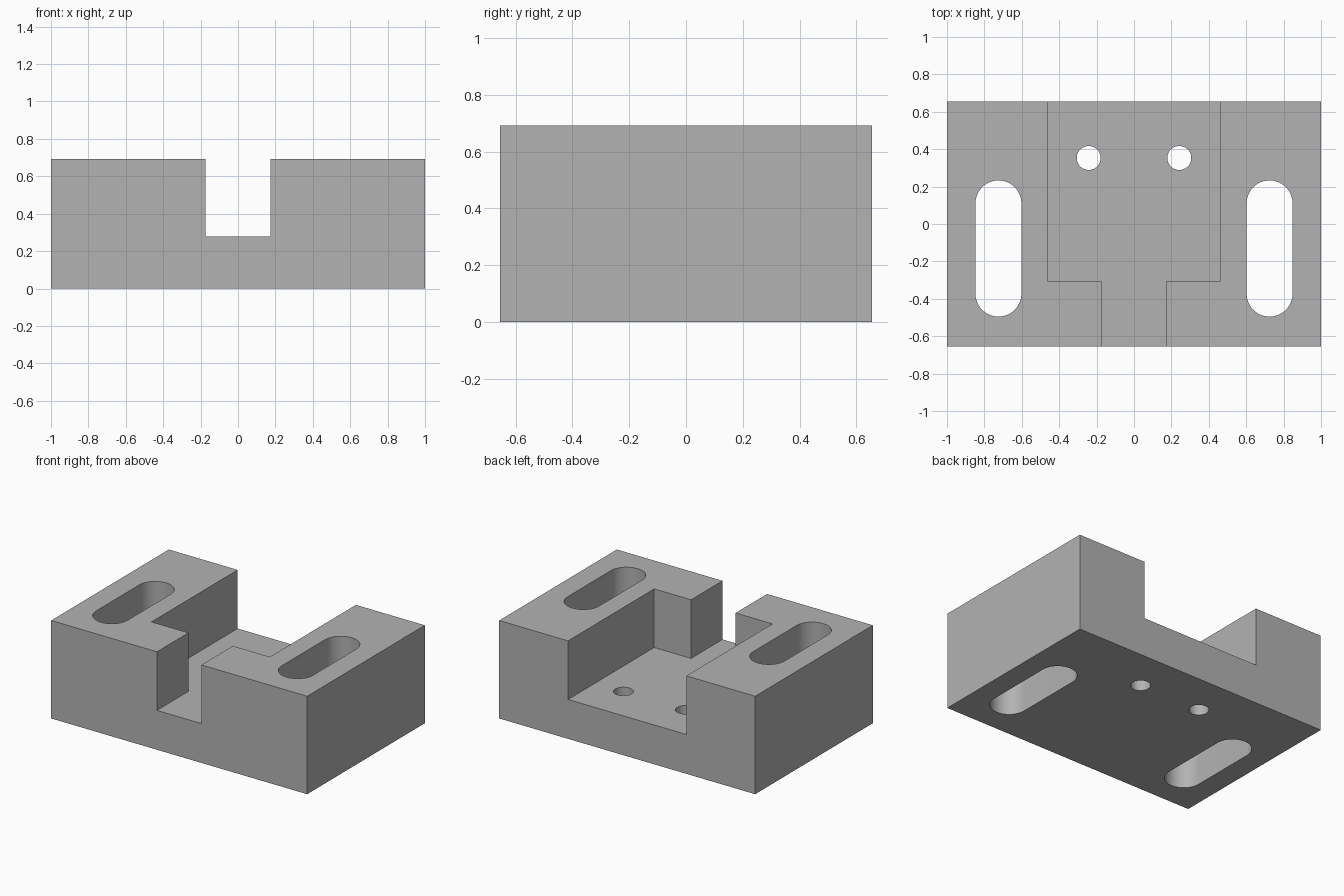
import bpy, bmesh, math

# Main dimensions
HALF_X, HALF_Y, HEIGHT = 1.0, 0.656, 0.692
FLOOR = 0.278          # height of the pocket floor
OVER = 0.1             # how far cutters reach past the block

cube = bpy.data.objects.get("Cube")
if cube:
    bpy.data.objects.remove(cube, do_unlink=True)

grey = bpy.data.materials.new("machined_grey")
grey.use_nodes = True
colour = (0.45, 0.45, 0.45, 1)
grey.diffuse_color = colour
grey.node_tree.nodes["Principled BSDF"].inputs["Base Color"].default_value = colour


def prism(name, outline, z0, z1):
    """Extrude a counter-clockwise outline from z0 up to z1."""
    bm = bmesh.new()
    base = bm.faces.new([bm.verts.new((x, y, z0)) for x, y in outline])
    top = bmesh.ops.extrude_face_region(bm, geom=[base])["geom"]
    verts = [v for v in top if isinstance(v, bmesh.types.BMVert)]
    bmesh.ops.translate(bm, verts=verts, vec=(0, 0, z1 - z0))
    bmesh.ops.recalc_face_normals(bm, faces=bm.faces)
    mesh = bpy.data.meshes.new(name)
    bm.to_mesh(mesh)
    bm.free()
    mesh.materials.append(grey)
    obj = bpy.data.objects.new(name, mesh)
    bpy.context.collection.objects.link(obj)
    return obj


def rectangle(x, y0, y1):
    return [(-x, y0), (x, y0), (x, y1), (-x, y1)]


def rounded_slot(cx, y0, y1, r, steps=24):
    """Two half circles joined by straight sides; y0 == y1 gives a circle."""
    points = []
    for cy, start in ((y1, 0), (y0, math.pi)):
        last = steps if y0 == y1 else steps + 1
        for i in range(last):
            a = start + math.pi * i / steps
            points.append((cx + r * math.cos(a), cy + r * math.sin(a)))
    return points


# Solid block
block = prism("slotted_block", rectangle(HALF_X, -HALF_Y, HALF_Y), 0, HEIGHT)

# T-shaped pocket: narrow channel at the front, wide bay open at the back
front, step, back = -HALF_Y - OVER, -0.305, HALF_Y + OVER
right_half = [(0.174, front), (0.174, step), (0.462, step), (0.462, back)]
pocket = right_half + [(-x, y) for x, y in reversed(right_half)]
cutters = [prism("pocket_cutter", pocket, FLOOR, HEIGHT + OVER)]

# Through slots and small holes on both sides
for side, sign in (("left", 1), ("right", -1)):
    slot = rounded_slot(sign * 0.725, -0.372, 0.11, 0.123)
    hole = rounded_slot(sign * 0.242, 0.353, 0.353, 0.064)
    cutters.append(prism(side + "_slot_cutter", slot, -OVER, HEIGHT + OVER))
    cutters.append(prism(side + "_hole_cutter", hole, -OVER, HEIGHT + OVER))

# Cut everything out, then drop the cutters
bpy.context.view_layer.objects.active = block
for cutter in cutters:
    cutter.hide_render = True
    mod = block.modifiers.new(cutter.name, "BOOLEAN")
    mod.operation, mod.solver, mod.object = "DIFFERENCE", "EXACT", cutter
    bpy.ops.object.modifier_apply(modifier=mod.name)
    bpy.data.objects.remove(cutter, do_unlink=True)

# Smooth hole walls, crisp edges
bpy.ops.object.select_all(action="DESELECT")
block.select_set(True)
bpy.ops.object.shade_smooth_by_angle(angle=math.radians(30))
